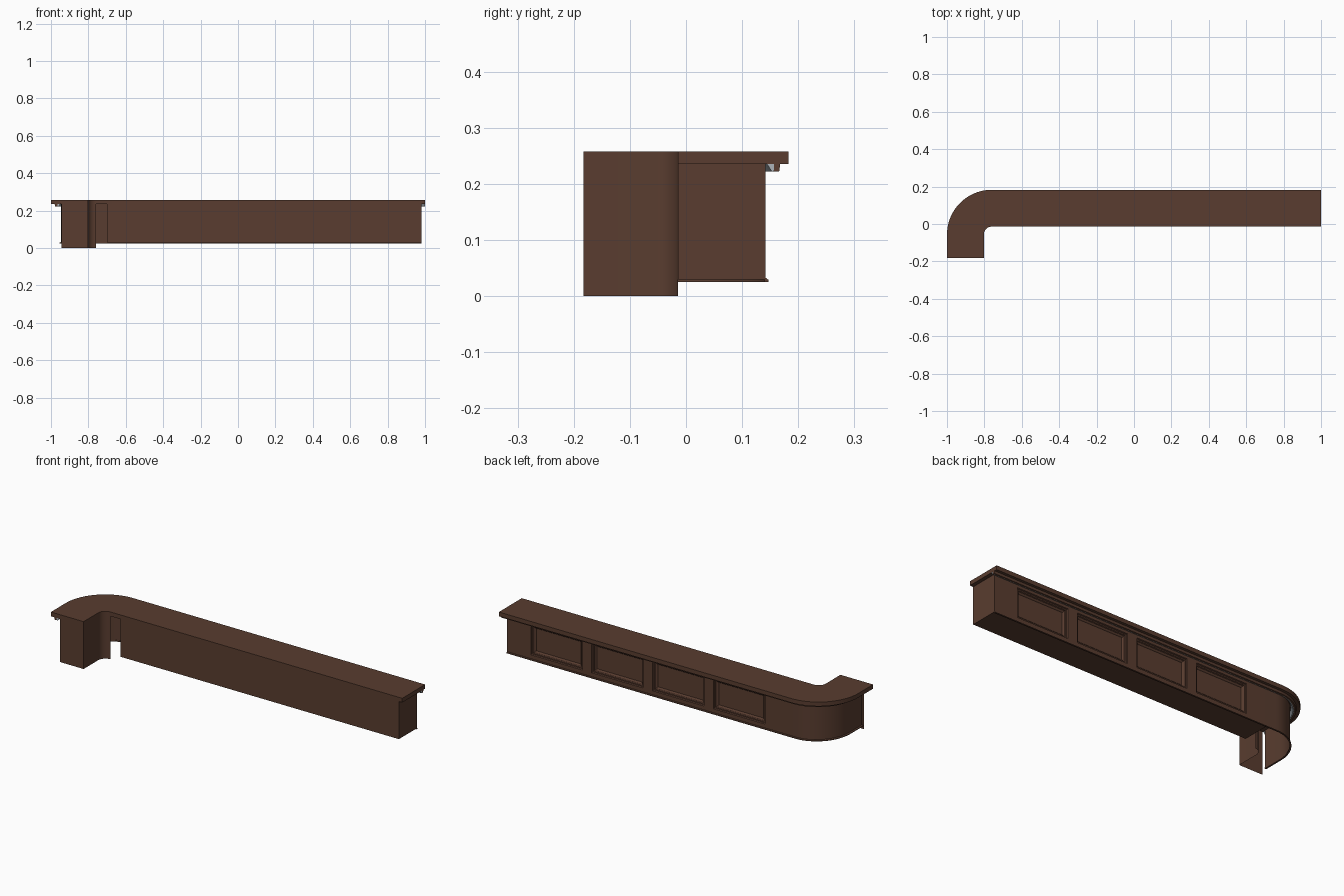
import bpy, bmesh
from math import sin, cos, pi

if "Cube" in bpy.data.objects:
    bpy.data.objects.remove(bpy.data.objects["Cube"])

CX, CY = -0.76, -0.057      # centre of the rounded corner
Y0 = -0.183                 # front end of the short leg
OUT_R, IN_R = 0.24, 0.043


def material(name, rgb):
    m = bpy.data.materials.new(name)
    m.diffuse_color = (*rgb, 1)
    m.use_nodes = True
    m.node_tree.nodes["Principled BSDF"].inputs["Base Color"].default_value = m.diffuse_color
    return m


WOOD = material("dark_wood", (0.10, 0.046, 0.029))
STEEL = material("grey_strip", (0.42, 0.45, 0.48))


def finish(bm, name, mat=WOOD, recalc=True):
    if recalc:
        bmesh.ops.recalc_face_normals(bm, faces=bm.faces)
    me = bpy.data.meshes.new(name)
    bm.to_mesh(me)
    bm.free()
    me.materials.append(mat)
    ob = bpy.data.objects.new(name, me)
    bpy.context.collection.objects.link(ob)
    bpy.context.view_layer.objects.active = ob
    ob.select_set(True)
    bpy.ops.object.shade_smooth_by_angle(angle=0.6)
    ob.select_set(False)
    return ob


def arc(rx, ry, n=20):
    return [(CX - rx * cos(pi / 2 * i / n), CY + ry * sin(pi / 2 * i / n)) for i in range(n + 1)]


def outer_path(d, x1, y0=Y0):
    # follows the counter's outer edge, set in by d
    return [(-1 + d * 1.3, y0)] + arc(OUT_R - d * 1.3, OUT_R - d) + [(x1, CY + OUT_R - d)]


def sweep(name, profile, x1, y0=Y0, mat=WOOD, closed=True):
    # sweep a (set-in, height) profile along the outer path
    bm = bmesh.new()
    rows = [[bm.verts.new((x, y, z)) for x, y in outer_path(d, x1, y0)] for d, z in profile]
    pairs = list(zip(rows, rows[1:])) + ([(rows[-1], rows[0])] if closed else [])
    for a, b in pairs:
        for i in range(len(a) - 1):
            bm.faces.new((a[i], a[i + 1], b[i + 1], b[i]))
    if closed:
        bm.faces.new([r[0] for r in rows])
        bm.faces.new([r[-1] for r in rows])
    return finish(bm, name, mat)


def prism(name, pts, z0, z1, capped=True):
    bm = bmesh.new()
    lo = [bm.verts.new((x, y, z0)) for x, y in pts]
    hi = [bm.verts.new((x, y, z1)) for x, y in pts]
    n = len(pts)
    for i in range(n if capped else n - 1):
        j = (i + 1) % n
        bm.faces.new((lo[i], lo[j], hi[j], hi[i]))
    if capped:
        bm.faces.new(lo)
        bm.faces.new(hi)
    return finish(bm, name)


# countertop: straight run and rounded corner piece
inner = [(-0.803, Y0)] + arc(IN_R, IN_R, 12)
SEAM = -0.67
YF, YB = CY + IN_R, CY + OUT_R
prism("countertop_straight", [(SEAM, YF), (1, YF), (1, YB), (SEAM, YB)], 0.235, 0.258)
prism("countertop_corner", outer_path(0, SEAM) + [(SEAM, YF)] + inner[::-1], 0.235, 0.258)

# end panel and inner curved wall, reaching the floor
prism("inner_wall", [(-0.945, Y0)] + inner, 0, 0.236, capped=False)

# outer curved wall around the open corner
sweep("outer_wall", [(0.041, 0.03), (0.041, 0.235)], -0.68, -0.165, closed=False)

# main cabinet with recessed panels on the back
X0, X1, YW, Z0, Z1 = -0.70, 0.98, CY + OUT_R - 0.041, 0.03, 0.235
centres = [-0.42, -0.053, 0.314, 0.681]
xs = [X0] + [c + s * 0.155 for c in centres for s in (-1, 1)] + [X1]
zs = [Z0, 0.053, 0.215, Z1]
bm = bmesh.new()
grid = [[bm.verts.new((x, YW, z)) for z in zs] for x in xs]
panels = []
for i in range(len(xs) - 1):
    for j in range(3):
        f = bm.faces.new((grid[i][j], grid[i][j + 1], grid[i + 1][j + 1], grid[i + 1][j]))
        if i % 2 and j == 1:
            panels.append(f)
a, b, c, d = [bm.verts.new((x, YF, z)) for x, z in ((X0, Z0), (X1, Z0), (X1, Z1), (X0, Z1))]
bm.faces.new((a, b, c, d))
bm.faces.new([a, d] + grid[0][::-1])
bm.faces.new([c, b] + grid[-1])
bm.faces.new([b, a] + [g[0] for g in grid])
bm.faces.new([d, c] + [g[-1] for g in grid][::-1])
bmesh.ops.recalc_face_normals(bm, faces=bm.faces)
for thick, depth in ((0.004, -0.006), (0.009, 0), (0.004, -0.006), (0.008, -0.003), (0.003, -0.004)):
    bmesh.ops.inset_individual(bm, faces=panels, thickness=thick, depth=depth)
finish(bm, "main_cabinet", recalc=False)

# base moulding along the outer side
sweep("base_moulding", [(0.043, 0.025), (0.036, 0.025), (0.036, 0.029), (0.040, 0.032), (0.043, 0.032)], X1, -0.165)

# lip under the overhang and the grey strip behind it
sweep("overhang_lip", [(0.015, 0.236), (0.017, 0.222), (0.026, 0.222), (0.026, 0.236)], 1)
sweep("light_strip", [(0.0262, 0.236), (0.0262, 0.223), (0.030, 0.222), (0.039, 0.236)], 0.999, Y0 + 0.001, STEEL)
